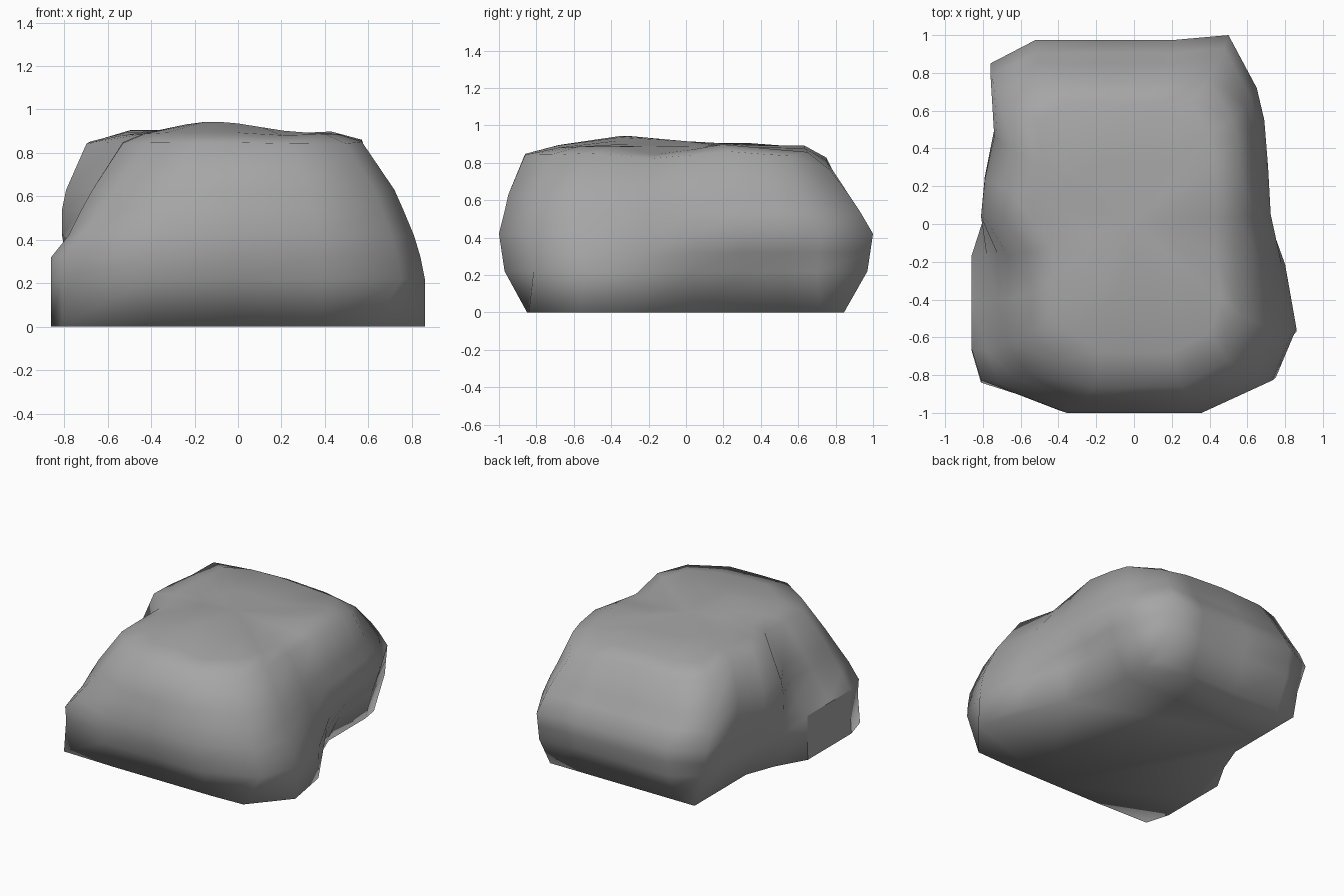
import bpy, bmesh, math

if "Cube" in bpy.data.objects:
    bpy.data.objects.remove(bpy.data.objects["Cube"])

# Plan outline of the boulder at its widest, counter-clockwise from front left
OUTLINE = [(-.81, -.84), (-.4, -1), (0, -1), (.38, -1), (.75, -.84), (.86, -.57),
           (.80, -.22), (.74, .05), (.71, .3), (.69, .55), (.65, .72), (.5, 1),
           (.22, .975), (-.15, .975), (-.52, .975), (-.76, .85), (-.74, .5),
           (-.79, .25), (-.81, .04), (-.86, -.17), (-.86, -.42), (-.86, -.67)]

# Height, then half widths: left rear, left front, right rear, right front,
# then front and back extent of each ring
LEVELS = [(0, .86, .86, .86, .86, .85, .845), (.22, .86, .86, .86, .86, .97, .97),
          (.32, .86, .86, .86, .84, .985, .985), (.42, .86, .78, .86, .81, 1, 1),
          (.54, .86, .72, .82, .76, .97, .93), (.63, .84, .67, .78, .72, .95, .87),
          (.84, .74, .53, .69, .57, .86, .77), (.87, .57, .43, .52, .46, .68, .65),
          (.875, .30, .24, .27, .24, .36, .32)]


def step(a, b, v):
    t = min(1, max(0, (v - a) / (b - a)))
    return t * t * (3 - 2 * t)


def bump(x, y, cx, cy, r, ry=None):
    return math.exp(-((x - cx) / r) ** 2 - ((y - cy) / (ry or r)) ** 2)


def shape(x, y, z):
    # the foot narrows in the rear half and at the front right corner
    foot = max(0, 1 - z / .42)
    t = min(1, max(0, (y + .17) / .35))
    low, high = -.86 + .2 * t, .77 - .25 * t
    if y < -.17:
        high = .63 if y < -.7 and z == 0 else .86
    x += (min(high, max(low, x)) - x) * foot
    # uneven top: front ridge, rear left and back swells, wavy right edge
    if z > .8:
        z += .07 * bump(x, y, -.1, -.28, .3, .4) + .035 * bump(x, y, -.47, .35, .25)
        z += .02 * bump(x, y, -.1, .65, .25) + .03 * bump(x, y, .46, .18, .2)
        z += .02 * bump(x, y, .42, -.45, .2) - .035 * bump(x, y, .46, -.1, .17)
        z -= .03 * step(.65, .75, y) + .05 * bump(x, y, .42, .77, .15)
    return x, y, z


bm = bmesh.new()
rings = []
for z, lr, lf, rr, rf, front, back in LEVELS:
    ring = []
    for x, y in OUTLINE:
        if x < 0:
            w = lf + (lr - lf) * step(-.17, .04, y)
            if y < -.8:                      # chamfered front left corner
                w -= .08 * step(.3, .7, z)
        else:
            w = rf + (rr - rf) * step(-.3, .3, y)
        if z == 0:
            py = min(back, max(-front, y))   # straight-cut foot
        else:
            py = y * (back if y > 0 else front)
        ring.append(bm.verts.new(shape(x / .86 * w, py, z)))
    rings.append(ring)

# Sides, underside and crown
n = len(OUTLINE)
for a, b in zip(rings, rings[1:]):
    for i in range(n):
        j = (i + 1) % n
        bm.faces.new((a[i], a[j], b[j], b[i]))
bm.faces.new(rings[0][::-1])
peak = bm.verts.new(shape(-.02, 0, .875))
for i in range(n):
    bm.faces.new((rings[-1][i], rings[-1][(i + 1) % n], peak))
bmesh.ops.recalc_face_normals(bm, faces=bm.faces)

# Smooth everywhere except the flat facet low on the left
for f in bm.faces:
    f.smooth = not all(v.co.x < -.855 for v in f.verts)

mesh = bpy.data.meshes.new("boulder")
bm.to_mesh(mesh)
bm.free()
stone = bpy.data.materials.new("stone")
stone.diffuse_color = (.38, .38, .38, 1)
stone.use_nodes = True
stone.node_tree.nodes["Principled BSDF"].inputs["Base Color"].default_value = stone.diffuse_color
mesh.materials.append(stone)
boulder = bpy.data.objects.new("boulder", mesh)
bpy.context.collection.objects.link(boulder)
